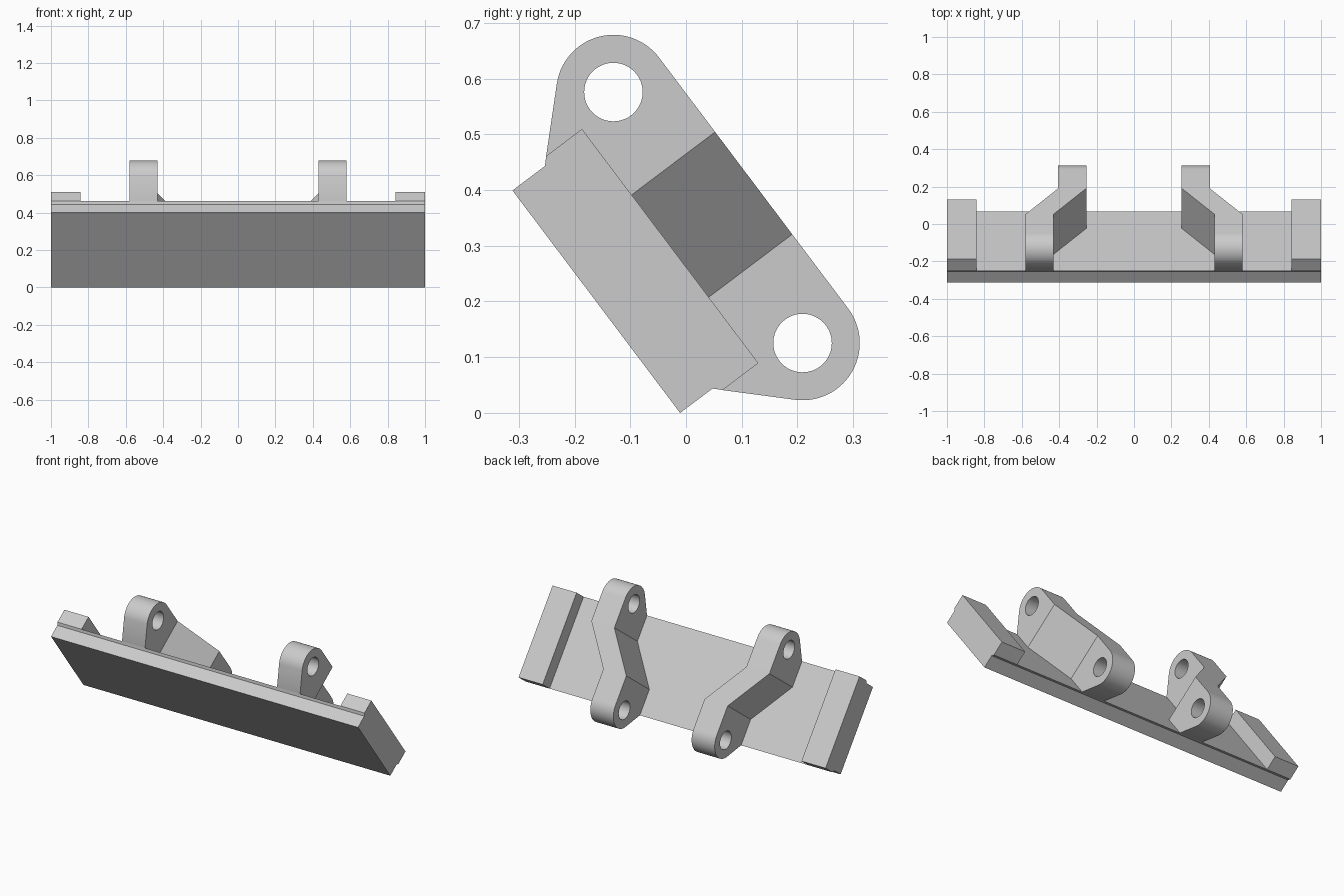
import bpy, bmesh, math
from mathutils import Matrix, Vector

if "Cube" in bpy.data.objects:
    bpy.data.objects.remove(bpy.data.objects["Cube"])

grey = bpy.data.materials.new("plain grey")
grey.use_nodes = True
COLOR = (0.6, 0.6, 0.6, 1)
grey.diffuse_color = COLOR
grey.node_tree.nodes["Principled BSDF"].inputs["Base Color"].default_value = COLOR

# Shared tilt: local x is the width, y runs down the slope, z is the plate normal
TILT = Matrix.Translation((0, -0.161, 0.1995)) @ Matrix.Rotation(math.radians(-53), 4, 'X')

HALF, LIP = 0.25, 0.263                  # half depth of the plate, and of its flared lip
PLATE, TOP, BLOCK = 0.073, 0.0855, 0.166  # heights above the underside
EYE_Y, EYE_Z, EYE_R, HOLE_R = 0.282, 0.251, 0.1027, 0.0525
BEND = 0.115                             # half length of the slanted middle of a bracket


def extrude(outline, x0, x1):
    """Closed (y, z) outline extruded along x."""
    bm = bmesh.new()
    face = bm.faces.new([bm.verts.new((x0, y, z)) for y, z in outline])
    side = bmesh.ops.extrude_face_region(bm, geom=[face])["geom"]
    moved = [v for v in side if isinstance(v, bmesh.types.BMVert)]
    bmesh.ops.translate(bm, verts=moved, vec=(x1 - x0, 0, 0))
    bmesh.ops.recalc_face_normals(bm, faces=bm.faces)
    return bm


def finish(bm, name):
    mesh = bpy.data.meshes.new(name)
    bm.to_mesh(mesh)
    bm.free()
    mesh.materials.append(grey)
    obj = bpy.data.objects.new(name, mesh)
    bpy.context.collection.objects.link(obj)
    obj.matrix_world = TILT
    return obj


def mirrored(half):
    """Completes an outline that is symmetric in y."""
    return half + [(-y, z) for y, z in reversed(half)]


# Base plate with a flared upper lip
finish(extrude(mirrored([(HALF, 0), (HALF, PLATE), (LIP, TOP)]), -1, 1), "base_plate")

# Bracket outline: flared foot, tangent flank and round eye
foot = Vector((LIP - EYE_Y, TOP - EYE_Z))
start = math.atan2(foot.y, foot.x) + math.acos(EYE_R / foot.length)
STEPS = 28
arc = [start + (math.pi / 2 - start) * i / STEPS for i in range(STEPS + 1)]
bracket_outline = mirrored(
    [(HALF - 0.01, PLATE), (LIP, TOP)]
    + [(EYE_Y + EYE_R * math.cos(a), EYE_Z + EYE_R * math.sin(a)) for a in arc])

for side, s in (("left", 1), ("right", -1)):
    # Raised block at the plate end
    block = [(LIP, TOP), (LIP, BLOCK), (-LIP, BLOCK), (-LIP, TOP)]
    finish(extrude(block, s * 0.843, s), side + "_end_block")

    # Cranked bracket: cut at the bends, then shift the lower part inward
    bm = extrude(bracket_outline, s * 0.43, s * 0.58)
    for y in (-BEND, BEND):
        bmesh.ops.bisect_plane(bm, geom=bm.verts[:] + bm.edges[:] + bm.faces[:],
                               plane_co=(0, y, 0), plane_no=(0, 1, 0))
    for v in bm.verts:
        t = min(max((v.co.y + BEND) / (2 * BEND), 0), 1)
        v.co.x -= s * 0.175 * t
    bracket = finish(bm, side + "_bracket")

    # Pin holes through both eyes
    for y, x in ((-EYE_Y, 0.505), (EYE_Y, 0.33)):
        bm = bmesh.new()
        bmesh.ops.create_cone(
            bm, cap_ends=True, segments=48, radius1=HOLE_R, radius2=HOLE_R, depth=0.3,
            matrix=Matrix.Translation((s * x, y, EYE_Z)) @ Matrix.Rotation(math.pi / 2, 4, 'Y'))
        cutter = finish(bm, "hole_cutter")
        cutter.hide_render = True
        bpy.context.view_layer.update()
        cut = bracket.modifiers.new("hole", 'BOOLEAN')
        cut.operation = 'DIFFERENCE'
        cut.solver = 'EXACT'
        cut.object = cutter
        bpy.context.view_layer.objects.active = bracket
        bpy.ops.object.modifier_apply(modifier=cut.name)
        bpy.data.objects.remove(cutter)

    # Smooth round eyes, sharp bends
    bpy.ops.object.select_all(action='DESELECT')
    bracket.select_set(True)
    bpy.context.view_layer.objects.active = bracket
    bpy.ops.object.shade_smooth_by_angle(angle=math.radians(25))
